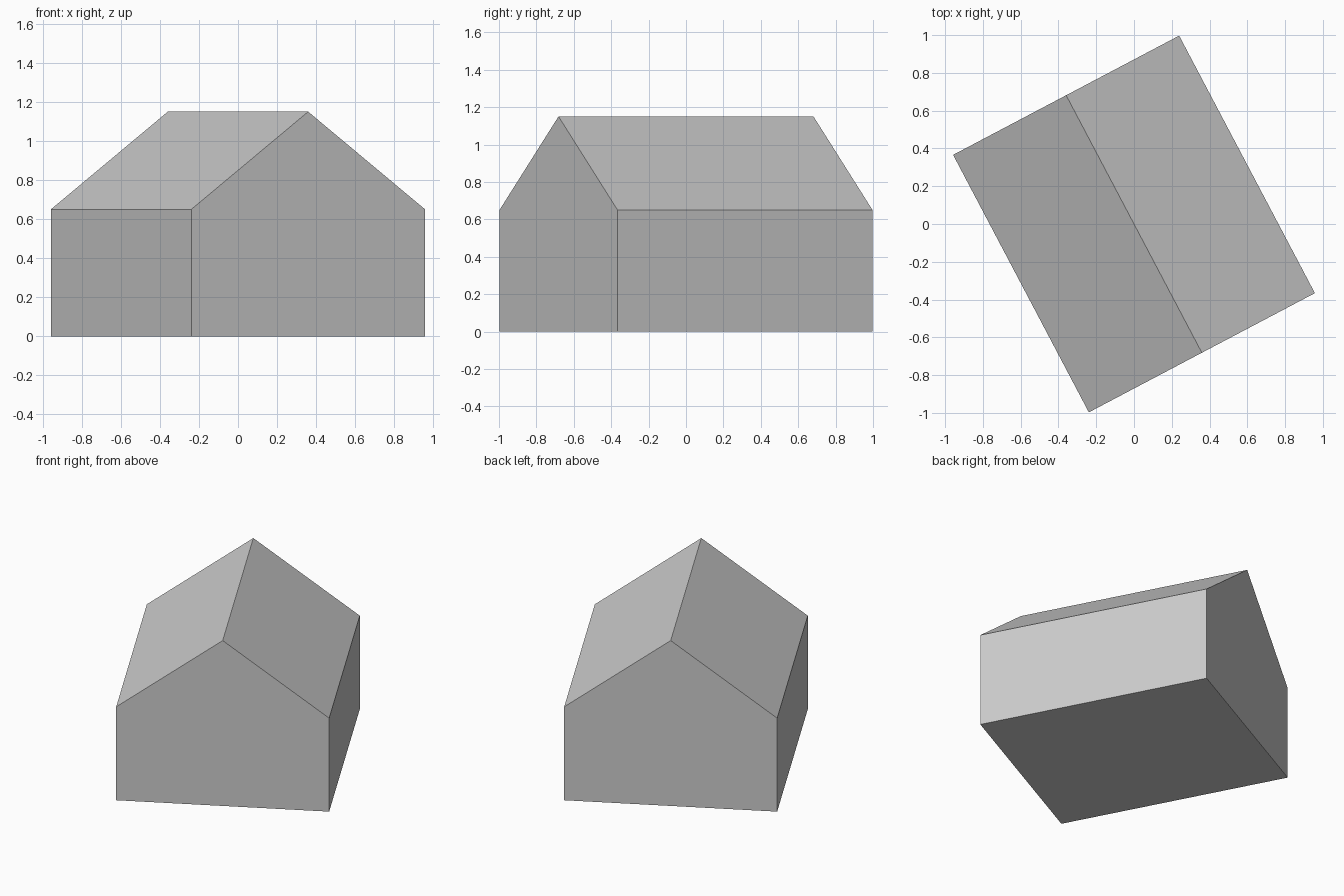
import bpy
import bmesh
from math import radians
from mathutils import Matrix, Vector

cube = bpy.data.objects.get("Cube")
if cube:
    bpy.data.objects.remove(cube, do_unlink=True)

# Overall sizes
WIDTH, LENGTH = 1.353, 1.541
EAVE, RIDGE = 0.65, 1.15
TURN = radians(27.8)

# Plain grey for the whole building
grey = bpy.data.materials.new("plain grey")
grey.use_nodes = True
colour = (0.6, 0.6, 0.6, 1)
grey.diffuse_color = colour
grey.node_tree.nodes["Principled BSDF"].inputs["Base Color"].default_value = colour

# Gable profile, extruded from the front end to the back end
half = WIDTH / 2
profile = [(-half, 0), (half, 0), (half, EAVE), (0, RIDGE), (-half, EAVE)]
bm = bmesh.new()
gable = bm.faces.new([bm.verts.new((x, -LENGTH / 2, z)) for x, z in profile])
extruded = bmesh.ops.extrude_face_region(bm, geom=[gable], use_keep_orig=True)
back = [v for v in extruded["geom"] if isinstance(v, bmesh.types.BMVert)]
bmesh.ops.translate(bm, verts=back, vec=Vector((0, LENGTH, 0)))

# Turn the building on its plot
bmesh.ops.rotate(bm, verts=bm.verts, matrix=Matrix.Rotation(TURN, 3, "Z"))
bmesh.ops.recalc_face_normals(bm, faces=bm.faces)

mesh = bpy.data.meshes.new("gabled_house")
bm.to_mesh(mesh)
bm.free()
mesh.materials.append(grey)
house = bpy.data.objects.new("gabled_house", mesh)
bpy.context.collection.objects.link(house)
